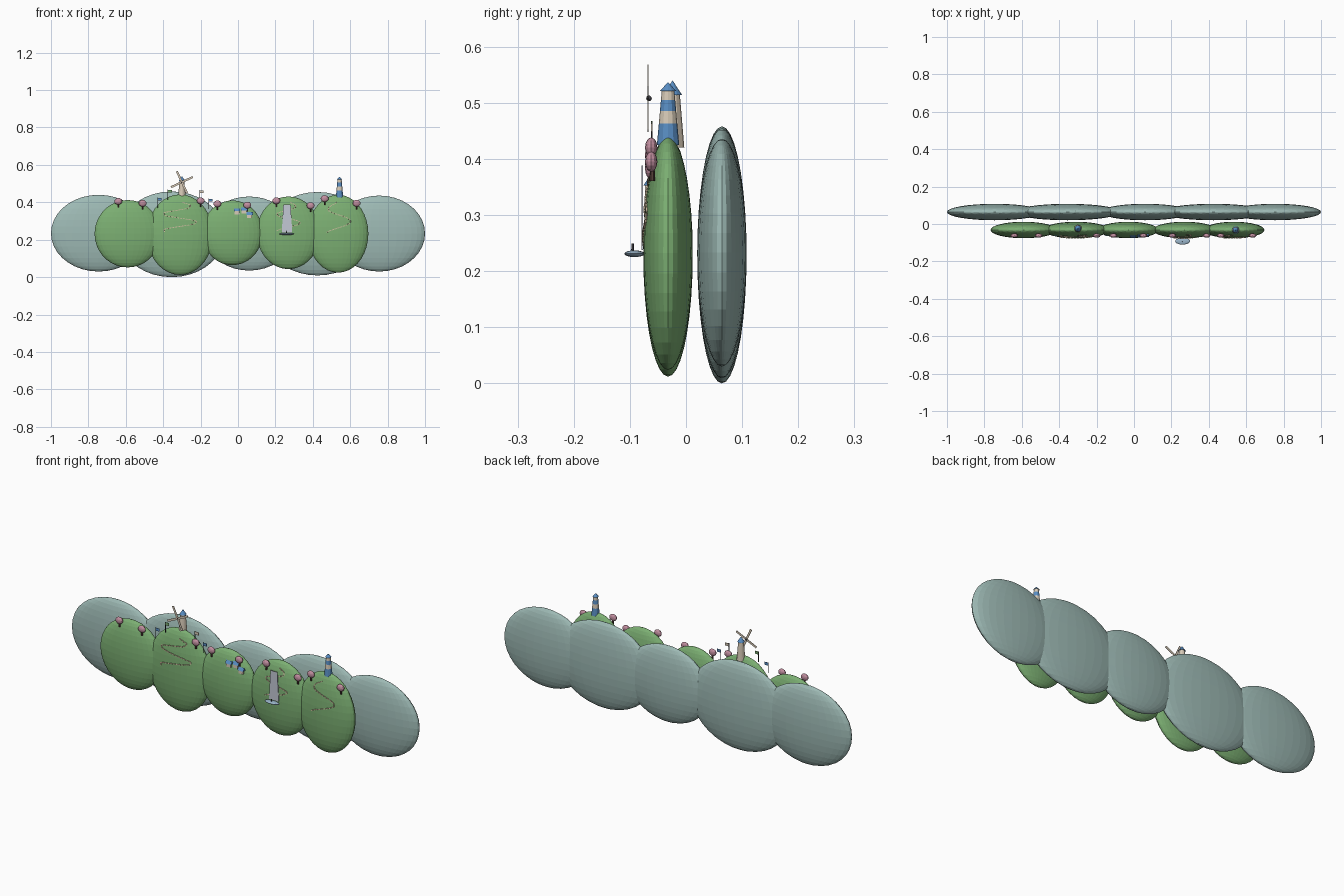
import bpy, bmesh, math
from mathutils import Vector, Matrix

cube = bpy.data.objects.get("Cube")
if cube:
    bpy.data.objects.remove(cube)


def mat(name, r, g, b):
    m = bpy.data.materials.new(name)
    m.use_nodes = True
    m.diffuse_color = (r, g, b, 1)
    m.node_tree.nodes["Principled BSDF"].inputs["Base Color"].default_value = (r, g, b, 1)
    return m


GREEN = mat("meadow green", .20, .43, .17)
TEAL = mat("misty teal", .34, .49, .46)
BLUE = mat("roof blue", .10, .27, .55)
CREAM = mat("wall cream", .69, .60, .48)
SAND = mat("path sand", .64, .52, .36)
PINK = mat("blossom pink", .55, .28, .36)
BROWN = mat("trunk brown", .09, .05, .04)
DARK = mat("iron grey", .05, .05, .06)
WATER = mat("waterfall grey", .55, .58, .66)
POOL = mat("pool blue", .33, .47, .60)


def finish(name, bm, *mats):
    bmesh.ops.recalc_face_normals(bm, faces=bm.faces)
    me = bpy.data.meshes.new(name)
    bm.to_mesh(me)
    bm.free()
    for m in mats:
        me.materials.append(m)
    ob = bpy.data.objects.new(name, me)
    bpy.context.collection.objects.link(ob)
    return ob


def ellipsoid(name, c, r, m, seg=32, rings=18):
    bm = bmesh.new()
    bmesh.ops.create_uvsphere(bm, u_segments=seg, v_segments=rings, radius=1,
                              matrix=Matrix.Translation(c) @ Matrix.Diagonal((*r, 1)))
    return finish(name, bm, m)


def add_box(bm, c, size, rot=Matrix()):
    bmesh.ops.create_cube(bm, size=1, matrix=Matrix.Translation(c) @ rot @ Matrix.Diagonal((*size, 1)))


def box(name, c, size, m, rot=Matrix()):
    bm = bmesh.new()
    add_box(bm, c, size, rot)
    return finish(name, bm, m)


def cone(name, x, y, z0, z1, r0, r1, m, seg=12):
    bm = bmesh.new()
    bmesh.ops.create_cone(bm, cap_ends=True, segments=seg, radius1=r0, radius2=r1, depth=z1 - z0,
                          matrix=Matrix.Translation((x, y, (z0 + z1) / 2)))
    return finish(name, bm, m)


# Two rows of overlapping hills: x, z, half width, half height
BACK_Y, FRONT_Y, DEPTH = .064, -.032, .044
for i, (x, z, rx, rz) in enumerate([(-.745, .235, .255, .205), (-.355, .229, .283, .229),
                                    (.06, .233, .24, .198), (.425, .232, .28, .223),
                                    (.755, .233, .245, .203)]):
    ellipsoid(f"far_hill_{i + 1}", (x, BACK_Y, z), (rx, DEPTH, rz), TEAL)
HILLS = [(-.59, .232, .177, .18), (-.31, .227, .177, .215), (-.03, .237, .162, .173),
         (.27, .237, .17, .194), (.535, .232, .162, .208)]
for i, (x, z, rx, rz) in enumerate(HILLS):
    ellipsoid(f"near_hill_{i + 1}", (x, FRONT_Y, z), (rx, DEPTH, rz), GREEN)


def on_hill(h, x, z):
    cx, cz, rx, rz = HILLS[h]
    d = 1 - ((x - cx) / rx) ** 2 - ((z - cz) / rz) ** 2
    return Vector((x, FRONT_Y - DEPTH * math.sqrt(max(d, 0)), z))


# Winding stone paths: a sideways wave going down the hill face
def path(name, h, mid, amp, top, bottom, turns, phase):
    bm = bmesh.new()
    last = None
    for k in range(601):
        t = k / 600
        x = mid + amp * (.45 + .55 * min(1, t * 3)) * math.sin(phase + turns * math.pi * t)
        p = on_hill(h, x, top + (bottom - top) * t)
        if last is None:
            last = p
        elif (p - last).length > .015:
            d = p - last
            rot = d.to_track_quat('X', 'Y').to_matrix().to_4x4()
            add_box(bm, (p + last) / 2, (.012, .004, .006), rot)
            last = p
    finish(name, bm, SAND)


path("windmill_path", 1, -.31, .095, .40, .24, 3.6, .3)
path("waterfall_path", 3, .27, .065, .40, .24, 3.5, .3)
path("lighthouse_path", 4, .535, .07, .40, .23, 2.4, math.pi + .2)

# Windmill
WX, WY = -.30, -.024
cone("windmill_tower", WX, WY, .42, .516, .021, .013, CREAM)
cone("windmill_roof", WX, WY, .514, .54, .017, 0, BLUE)
ellipsoid("windmill_hub", (WX, -.066, .508), (.005, .005, .005), DARK, 10, 6)
for i in range(4):
    turn = Matrix.Rotation(math.radians(-25 + 90 * i), 4, 'Y')
    box(f"windmill_sail_{i + 1}", Vector((WX, -.068, .508)) + turn @ Vector((0, 0, .033)),
        (.011, .002, .062), CREAM, turn)

# Striped lighthouse
LX, LY = .543, -.032
levels = [.425, .463, .485, .505, .522]
for i, (a, b) in enumerate(zip(levels, levels[1:])):
    rad = [.0185 - (z - .44) * .09 for z in (a, b)]
    cone(f"lighthouse_band_{i + 1}", LX, LY, a, b, *rad, CREAM if i % 2 else BLUE)
cone("lighthouse_roof", LX, LY, .521, .537, .0145, 0, BLUE)

# Blossom trees
for i, (x, z) in enumerate([(-.64, .405), (-.51, .395), (-.20, .408), (-.11, .392), (.05, .385),
                            (.205, .408), (.388, .382), (.463, .42), (.634, .395)]):
    cone(f"tree_trunk_{i + 1}", x, -.06, z - .034, z - .008, .005, .004, BROWN, 6)
    ellipsoid(f"tree_crown_{i + 1}", (x, -.062, z), (.021, .011, .018), PINK, 12, 8)

# Flags on poles
for i, (x, y, z, m) in enumerate([(-.43, -.062, .425, BLUE), (-.375, -.061, .468, GREEN),
                                  (-.205, -.061, .465, CREAM), (-.157, -.062, .42, BLUE)]):
    cone(f"flag_pole_{i + 1}", x, y, z - .055, z, .0015, .0015, DARK, 6)
    box(f"flag_{i + 1}", (x + .011, y, z - .009), (.02, .002, .015), m)


# Village houses with gabled roofs
def house(i, x, z):
    y = on_hill(2, x, z).y
    box(f"house_walls_{i}", (x, y, z), (.026, .014, .018), CREAM)
    bm = bmesh.new()
    ends = [[bm.verts.new((x + sx, y + dy, z + dz)) for dy, dz in ((-.01, .008), (.01, .008), (0, .023))]
            for sx in (-.017, .017)]
    for e in ends:
        bm.faces.new(e)
    for a in range(3):
        b = (a + 1) % 3
        bm.faces.new((ends[0][a], ends[0][b], ends[1][b], ends[1][a]))
    finish(f"house_roof_{i}", bm, BLUE)


for i, (x, z) in enumerate([(-.005, .345), (.033, .348), (.062, .325)]):
    house(i + 1, x, z)

# Waterfall sheet and its pool
bm = bmesh.new()
bmesh.ops.create_cube(bm, size=1, matrix=Matrix.Translation((.262, -.078, .313))
                      @ Matrix.Diagonal((.056, .003, .15, 1)))
for v in bm.verts:
    if v.co.z > .3:
        v.co.x = .262 + (v.co.x - .262) * .7
finish("waterfall", bm, WATER)
ellipsoid("pool", (.26, -.092, .231), (.04, .018, .006), POOL, 20, 8)
cone("pool_rock", .26, -.095, .233, .249, .003, .002, DARK, 6)
